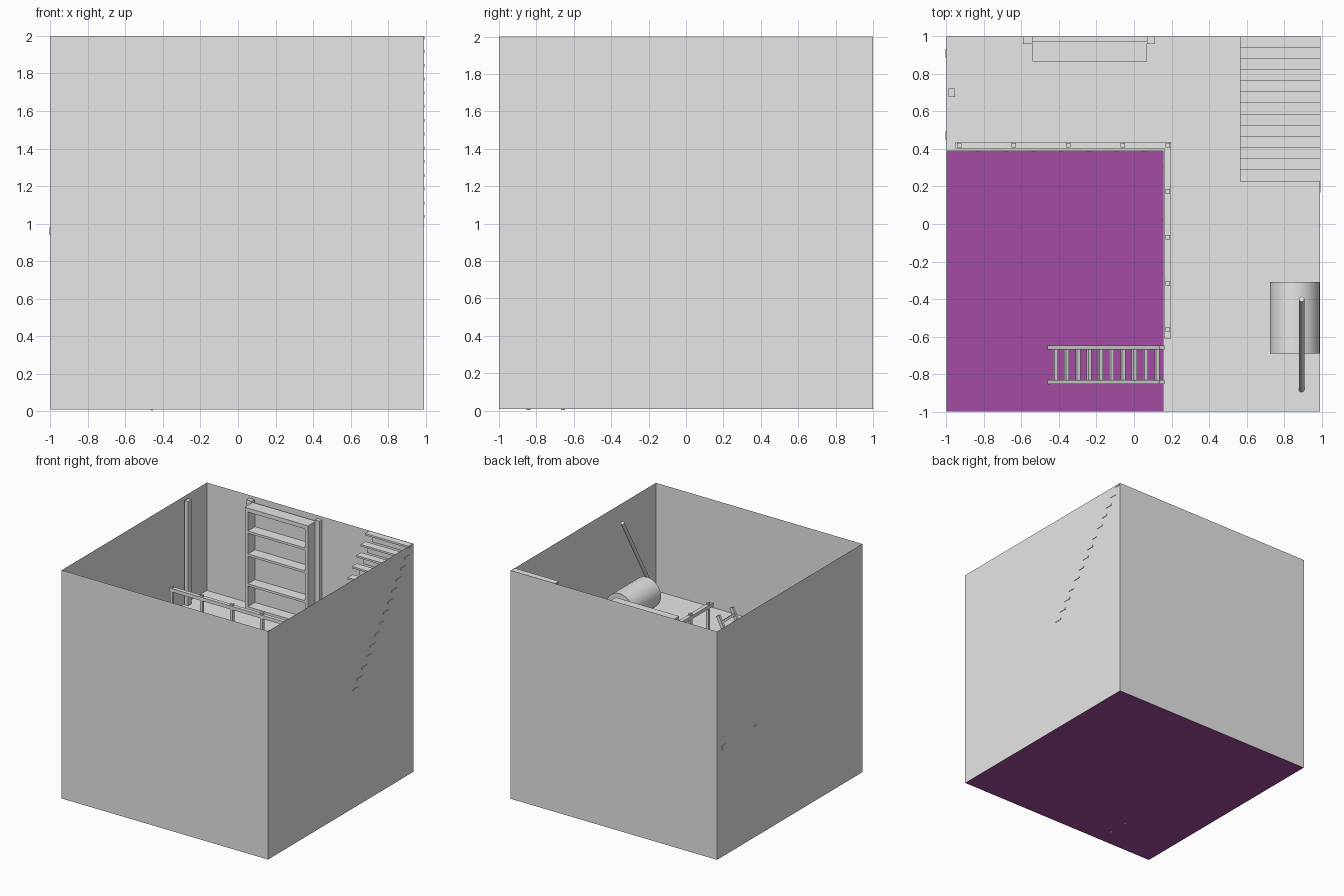
import bpy, bmesh, math
from mathutils import Vector

default = bpy.data.objects.get("Cube")
if default:
    bpy.data.objects.remove(default, do_unlink=True)


def material(name, color):
    m = bpy.data.materials.new(name)
    m.use_nodes = True
    m.diffuse_color = color
    m.node_tree.nodes["Principled BSDF"].inputs["Base Color"].default_value = color
    return m


GREY = material("plain_grey", (0.8, 0.8, 0.8, 1))
PURPLE = material("floor_purple", (0.37, 0.07, 0.355, 1))


def finish(name, bm, mat=GREY):
    mesh = bpy.data.meshes.new(name)
    bm.to_mesh(mesh)
    bm.free()
    mesh.materials.append(mat)
    ob = bpy.data.objects.new(name, mesh)
    bpy.context.collection.objects.link(ob)
    return ob


def add_box(bm, x, y, z):
    """Box from three (low, high) ranges."""
    verts = bmesh.ops.create_cube(bm, size=1)["verts"]
    for v in verts:
        v.co = Vector([(a + b) / 2 + c * (b - a) for (a, b), c in zip((x, y, z), v.co)])


def boxes(name, ranges, mat=GREY):
    bm = bmesh.new()
    for r in ranges:
        add_box(bm, *r)
    return finish(name, bm, mat)


def around(c, width):
    return (c - width / 2, c + width / 2)


def rod(name, a, b, radius, sides):
    a, b = Vector(a), Vector(b)
    bm = bmesh.new()
    bmesh.ops.create_cone(bm, cap_ends=True, segments=sides, radius1=radius,
                          radius2=radius, depth=(b - a).length)
    ob = finish(name, bm)
    ob.location = (a + b) / 2
    ob.rotation_euler = (b - a).to_track_quat("Z", "Y").to_euler()
    bpy.ops.object.select_all(action="DESELECT")
    ob.select_set(True)
    bpy.context.view_layer.objects.active = ob
    bpy.ops.object.shade_smooth_by_angle(angle=math.radians(40))
    return ob


LEFT, RIGHT, DECK = -1.0, 0.99, 1.06
EDGE_X, EDGE_Y = 0.155, 0.39

# Open-topped room shell: four single-sheet walls
bm = bmesh.new()
add_box(bm, (LEFT, RIGHT), (-1, 1), (0.01, 2))
bmesh.ops.delete(bm, geom=[f for f in bm.faces if abs(f.normal.z) > 0.5], context="FACES_ONLY")
finish("room_walls", bm)

# Ground slab, a hair inside the walls
boxes("ground_floor", [((LEFT + 0.002, RIGHT - 0.002), (-0.998, 0.998), (0.01, 0.06))], PURPLE)

# L-shaped upper deck
bm = bmesh.new()
outline = [(LEFT, EDGE_Y), (EDGE_X, EDGE_Y), (EDGE_X, -1), (RIGHT, -1), (RIGHT, 1), (LEFT, 1)]
face = bm.faces.new([bm.verts.new((x, y, DECK - 0.03)) for x, y in outline])
top = bmesh.ops.extrude_face_region(bm, geom=[face])["geom"]
for v in top:
    if isinstance(v, bmesh.types.BMVert):
        v.co.z = DECK
bmesh.ops.recalc_face_normals(bm, faces=bm.faces)
finish("upper_deck", bm)

# Joists and beams carrying the deck
joists = [(around(-0.98 + 0.148 * i, 0.025), (EDGE_Y - 0.004, 0.99), (0.98, 1.03))
          for i in range(1, 8)]
joists += [((EDGE_X - 0.004, 0.98), around(0.305 - 0.285 * i, 0.025), (0.98, 1.03))
           for i in range(5)]
boxes("deck_joists", joists)
beams = [((LEFT - 0.003, 0.98), around(y, 0.045), (0.94, 0.98)) for y in (0.47, 0.91)]
beams += [(around(x, 0.045), (-0.99, 0.45), (0.94, 0.98)) for x in (0.24, 0.9)]
boxes("deck_beams", beams)
boxes("deck_posts", [(around(x, 0.045), around(y, 0.045), (0.06, 0.94))
                     for x, y in ((-0.9, 0.47), (0.24, 0.47), (0.24, -0.9))])

# Railing around the open side
RAIL_X, RAIL_Y = 0.18, 0.42
spots = [(-0.93 + 0.29 * i, RAIL_Y) for i in range(4)]
spots += [(RAIL_X, RAIL_Y - 0.245 * i) for i in range(5)]
boxes("railing_posts", [(around(x, 0.024), around(y, 0.024), (DECK, 1.34)) for x, y in spots])
boxes("railing_rails", [
    ((-0.95, RAIL_X + 0.017), around(RAIL_Y, 0.034), (1.295, 1.325)),
    (around(RAIL_X, 0.034), (-0.61, RAIL_Y - 0.017), (1.295, 1.325))])

# Leaning ladder
foot, head = Vector((-0.47, 0, 0.01)), Vector((0.15, 0, 1.2))
length, slope = (head - foot).length, math.atan2(1.19, 0.62)
parts = [((0, length), around(s * 0.0925, 0.022), around(0, 0.03)) for s in (-1, 1)]
parts += [(around(0.11 + 0.13 * i, 0.02), (-0.09, 0.09), around(0, 0.02)) for i in range(10)]
ladder = boxes("ladder", parts)
ladder.location = foot + Vector((0, -0.75, 0))
ladder.rotation_euler = (0, -slope, 0)

# Staircase: treads running into the side wall, with set-back risers
RUN, RISE = 0.0595, 0.0733
treads, risers = [], []
for i in range(14):
    y, z = 0.168 + RUN * i, 1.045 + RISE * i
    treads.append(((0.565, RIGHT + 0.004), (y, min(y + RUN + 0.008, 1)), (z - 0.016, z)))
    if i:
        risers.append(((0.61, RIGHT - 0.002), (y + 0.03, y + 0.038), (z - RISE, z - 0.016)))
boxes("stair_treads", treads)
boxes("stair_risers", risers)

# Bookcase standing in front of a pair of frame posts
X0, X1, Y0, Y1, TOP = -0.54, 0.07, 0.865, 0.975, 1.96
case = [(x, (Y0, Y1), (DECK, TOP - 0.035)) for x in ((X0, X0 + 0.03), (X1 - 0.03, X1))]
case.append(((X0, X1), (Y0, Y1), (TOP - 0.035, TOP)))
case.append(((X0 + 0.03, X1 - 0.03), (Y1 - 0.012, Y1), (DECK, TOP - 0.035)))
case += [((X0 + 0.03, X1 - 0.03), (Y0, Y1 - 0.012), (z - 0.02, z))
         for z in (1.1, 1.3, 1.56, 1.76)]
boxes("bookcase", case)
boxes("bookcase_frame_posts", [(x, (0.96, 0.998), (DECK, 1.975))
                               for x in ((-0.592, X0), (X1, 0.113))])

# Upright post on the side wall
boxes("wall_post", [((-0.988, -0.955), around(0.7, 0.046), (DECK, 1.97))])

# Drum lying on the deck, with a leaning lever beside it
rod("drum", (0.857, -0.69, 1.2), (0.857, -0.31, 1.2), 0.133, 32)
rod("lever", (0.893, -0.885, 1.05), (0.893, -0.4, 1.905), 0.015, 12)
